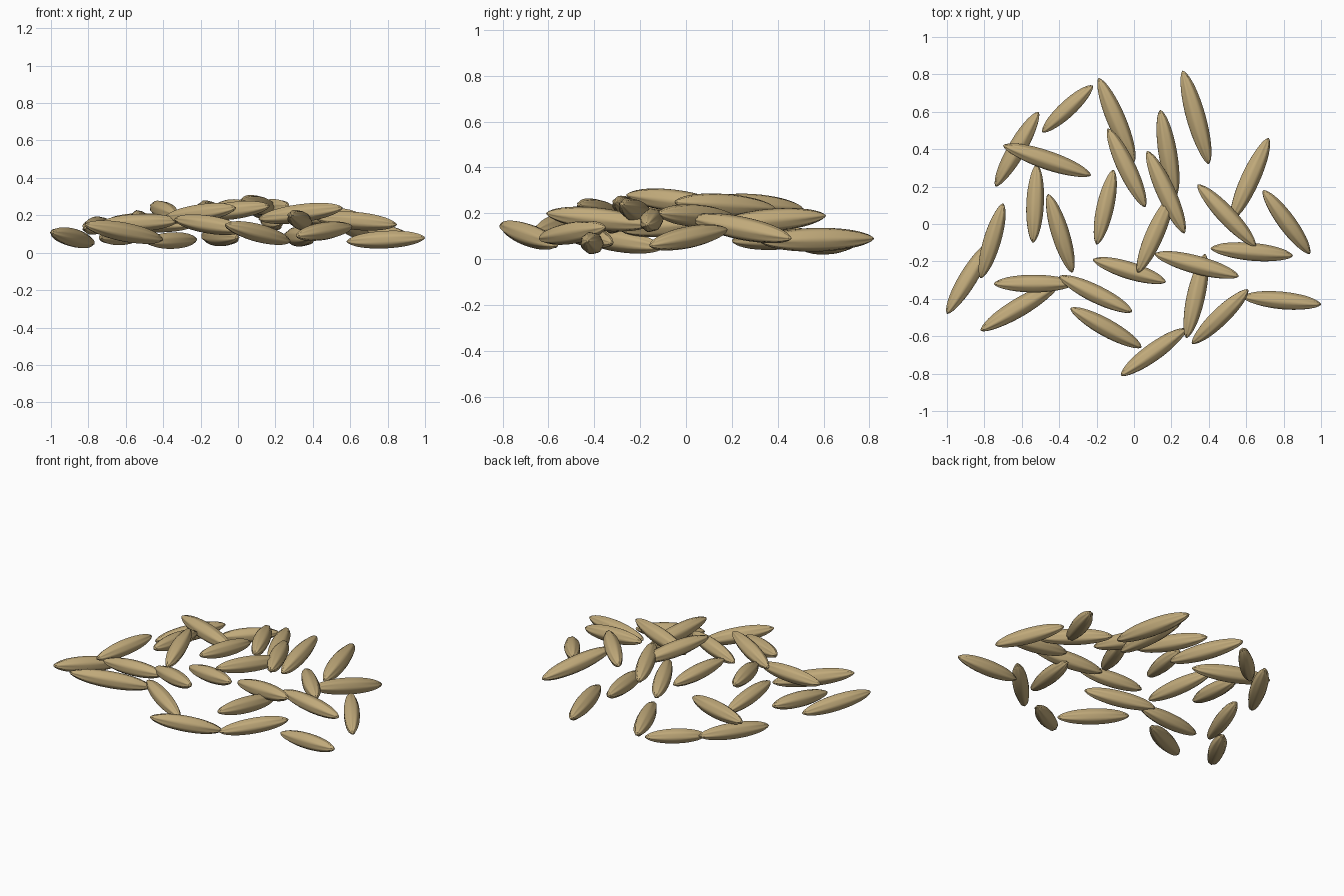
import bpy
import bmesh
import math
from mathutils import Vector

# Remove the default cube
cube = bpy.data.objects.get("Cube")
if cube:
    bpy.data.objects.remove(cube, do_unlink=True)

# Husk colour
husk = bpy.data.materials.new("tan_husk")
husk.use_nodes = True
tan = (0.53, 0.40, 0.195, 1.0)
husk.diffuse_color = tan
shader = husk.node_tree.nodes["Principled BSDF"]
shader.inputs["Base Color"].default_value = tan
shader.inputs["Roughness"].default_value = 0.8

RIDGES = 7
SIDES = RIDGES * 4
RINGS = 20
RADIUS = 0.048


def ridge_radius(angle, t):
    """Spindle radius with lengthwise ridges that deepen toward the tips."""
    spindle = RADIUS * max(0.0, 1 - t * t) ** 0.65
    depth = 0.03 + 0.12 * t * t
    return spindle * (1 + depth * math.cos(RIDGES * angle))


def make_grain_mesh():
    """One ridged spindle of unit length, lying along x."""
    bm = bmesh.new()
    rings = []
    for i in range(1, RINGS):
        t = -math.cos(math.pi * i / RINGS)
        ring = []
        for s in range(SIDES):
            angle = math.tau * s / SIDES
            r = ridge_radius(angle, t)
            ring.append(bm.verts.new((t / 2, r * math.cos(angle), r * math.sin(angle))))
        rings.append(ring)
    tips = [bm.verts.new((-0.5, 0, 0)), bm.verts.new((0.5, 0, 0))]
    for s in range(SIDES):
        n = (s + 1) % SIDES
        for a, b in zip(rings, rings[1:]):
            bm.faces.new((a[s], a[n], b[n], b[s]))
        bm.faces.new((tips[0], rings[0][n], rings[0][s]))
        bm.faces.new((tips[1], rings[-1][s], rings[-1][n]))
    bmesh.ops.recalc_face_normals(bm, faces=bm.faces)
    for face in bm.faces:
        face.smooth = True
    mesh = bpy.data.meshes.new("grain")
    bm.to_mesh(mesh)
    bm.free()
    mesh.materials.append(husk)
    return mesh


grain_mesh = make_grain_mesh()


def place_grains(layer, spans):
    """Lay one grain between each pair of tips, given in hundredths."""
    for number, span in enumerate(spans, 1):
        start, end = Vector(span[:3]) / 100, Vector(span[3:]) / 100
        axis = end - start
        grain = bpy.data.objects.new(f"{layer}_grain_{number}", grain_mesh)
        bpy.context.collection.objects.link(grain)
        grain.location = (start + end) / 2
        grain.rotation_mode = "QUATERNION"
        grain.rotation_quaternion = axis.to_track_quat("X", "Z")
        # Longer grains are slightly plumper
        plump = 0.55 + axis.length
        grain.scale = (axis.length, plump, plump)


# Grains resting on the ground
place_grains("bottom", [
    (-49, 49, 6, -22, 74, 7),
    (-74, 20, 8, -51, 60, 10),
    (-19, 78, 9, 0, 33, 8),
    (26, 82, 9, 40, 32, 8),
    (69, 18, 13, 94, -16, 6),
    (-100, -48, 11, -77, -10, 5),
    (-82, -57, 15, -40, -32, 7),
    (-7, -81, 15, 28, -56, 6),
    (61, -35, 14, 31, -64, 9),
    (58, -39, 6, 100, -43, 8),
])

# Grains leaning on the ones below
place_grains("middle", [
    (-70, 42, 17, -23, 26, 15),
    (14, 61, 19, 22, 14, 15),
    (72, 46, 9, 52, 2, 18),
    (-52, 32, 15, -54, -10, 20),
    (-70, 11, 16, -82, -29, 13),
    (41, -13, 19, 85, -17, 15),
    (-75, -32, 15, -32, -32, 17),
    (-34, -45, 18, 4, -66, 12),
    (38, -16, 15, 28, -61, 20),
])

# Grains on top of the heap
place_grains("top", [
    (-14, 51, 22, 6, 9, 25),
    (7, 39, 22, 27, -5, 25),
    (34, 21, 18, 65, -12, 20),
    (-46, 16, 25, -33, -26, 20),
    (-11, 29, 21, -20, -11, 25),
    (-22, -19, 20, 17, -31, 25),
    (20, 15, 23, 2, -26, 28),
    (11, -16, 18, 56, -28, 24),
    (-40, -28, 18, -1, -47, 24),
])
